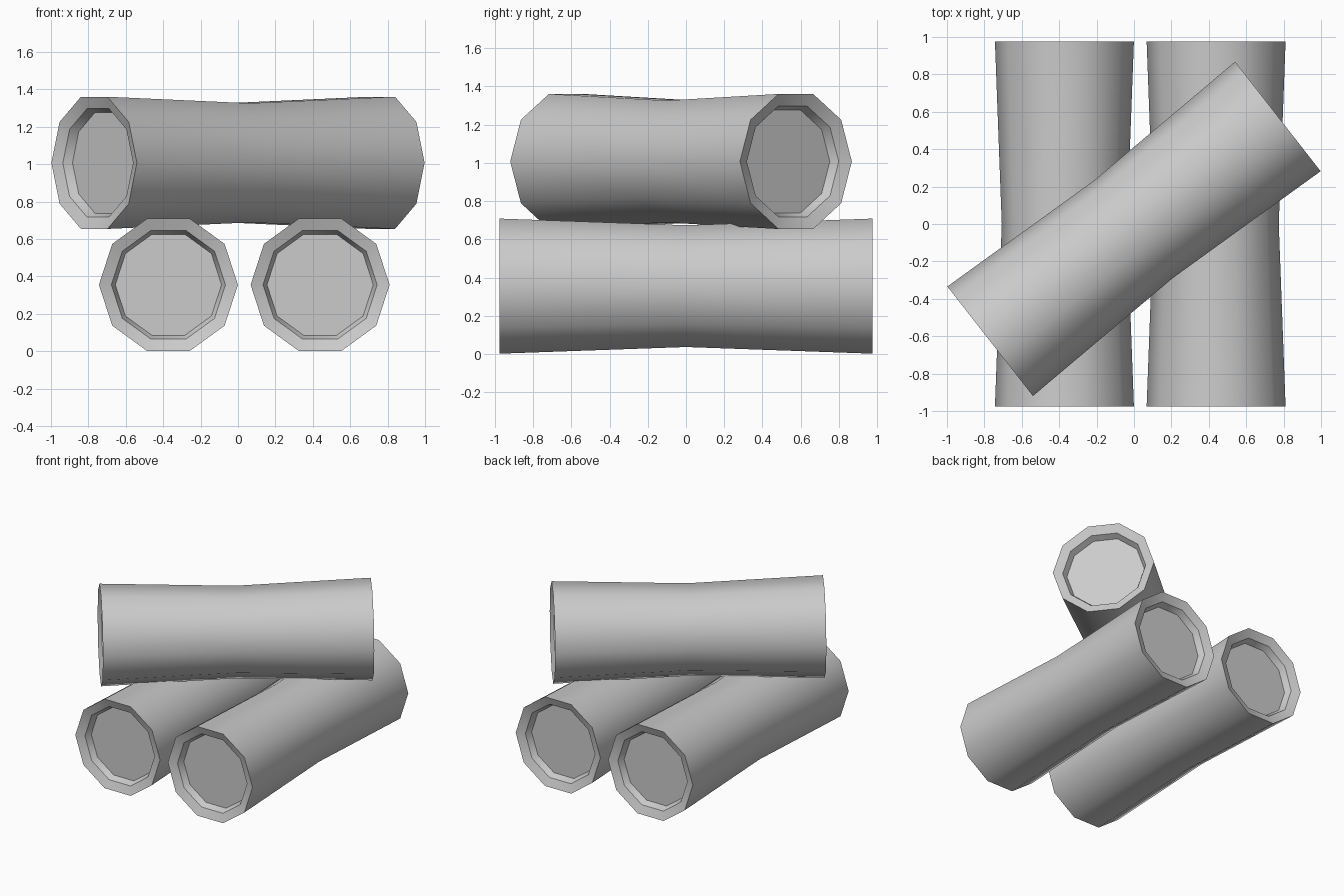
import bpy, bmesh, math

if "Cube" in bpy.data.objects:
    bpy.data.objects.remove(bpy.data.objects["Cube"])

SIDES = 10
HALF = 0.976
# half profile from the waist to the recessed end: (radius, distance along axis)
END = [(0.3715, HALF), (0.305, HALF - 0.026), (0.284, HALF - 0.075)]
PROFILE = [(r, -d) for r, d in reversed(END)] + [(0.335, 0.0)] + END


def make_log(name, location, angle):
    """Waisted ten-sided log lying along X, with stepped, recessed ends."""
    bm = bmesh.new()
    rings = []
    for r, d in PROFILE:
        ring = []
        for i in range(SIDES):
            a = 2 * math.pi * i / SIDES
            ring.append(bm.verts.new((d, r * math.cos(a), r * math.sin(a))))
        rings.append(ring)
    for a, b in zip(rings, rings[1:]):
        for i in range(SIDES):
            j = (i + 1) % SIDES
            bm.faces.new((a[i], a[j], b[j], b[i]))
    bm.faces.new(rings[0])
    bm.faces.new(rings[-1])
    bmesh.ops.recalc_face_normals(bm, faces=bm.faces)
    mesh = bpy.data.meshes.new(name)
    bm.to_mesh(mesh)
    bm.free()
    obj = bpy.data.objects.new(name, mesh)
    bpy.context.collection.objects.link(obj)
    obj.location = location
    obj.rotation_euler.z = angle
    # smooth bark, crisp end rims
    bpy.ops.object.select_all(action='DESELECT')
    obj.select_set(True)
    bpy.context.view_layer.objects.active = obj
    bpy.ops.object.shade_smooth_by_angle(angle=math.radians(40))


# two parallel logs on the ground, one laid diagonally across
make_log("left_log", (-0.372, 0, 0.355), math.pi / 2)
make_log("right_log", (0.439, 0, 0.355), math.pi / 2)
make_log("top_log", (0, -0.026, 1.007), math.radians(38))
